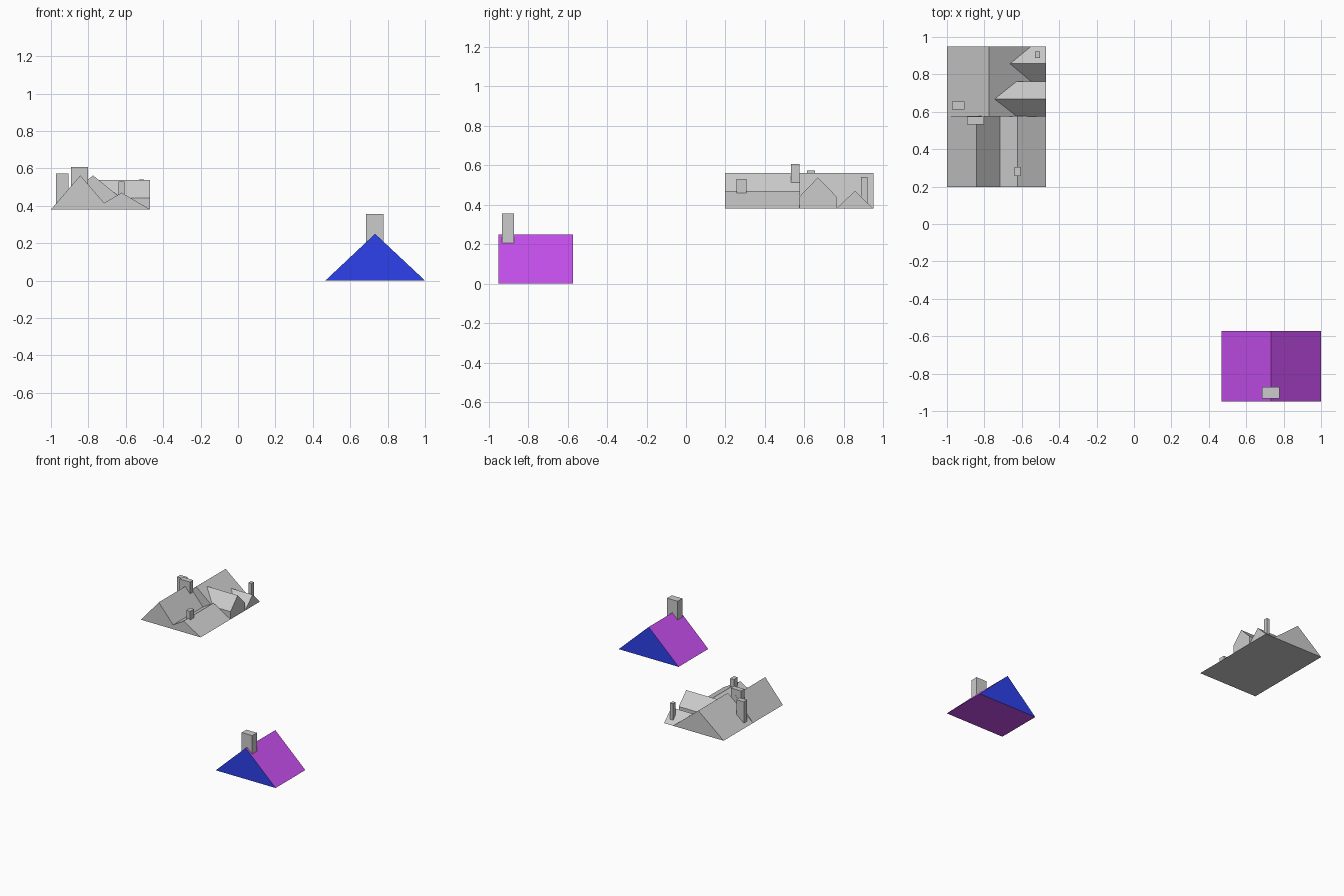
import bpy, bmesh
from mathutils import Vector

if "Cube" in bpy.data.objects:
    bpy.data.objects.remove(bpy.data.objects["Cube"])


def add_mesh(name, bm):
    bmesh.ops.recalc_face_normals(bm, faces=bm.faces)
    me = bpy.data.meshes.new(name)
    bm.to_mesh(me)
    bm.free()
    ob = bpy.data.objects.new(name, me)
    bpy.context.collection.objects.link(ob)
    return ob


def prism(name, profile, axis, start, end):
    """Extrude a (width, z) profile along 'x' or 'y'."""
    bm = bmesh.new()
    place = (lambda w, z: (start, w, z)) if axis == 'x' else (lambda w, z: (w, start, z))
    face = bm.faces.new([bm.verts.new(place(w, z)) for w, z in profile])
    ext = bmesh.ops.extrude_face_region(bm, geom=[face], use_keep_orig=True)
    step = end - start
    shift = Vector((step, 0, 0)) if axis == 'x' else Vector((0, step, 0))
    verts = [g for g in ext['geom'] if isinstance(g, bmesh.types.BMVert)]
    bmesh.ops.translate(bm, verts=verts, vec=shift)
    return add_mesh(name, bm)


def chimney(name, x0, x1, y0, y1, z0, z1):
    return prism(name, [(x0, z0), (x1, z0), (x1, z1), (x0, z1)], 'y', y0, y1)


def material(name, rgb):
    m = bpy.data.materials.new(name)
    m.diffuse_color = (*rgb, 1)
    m.use_nodes = True
    m.node_tree.nodes["Principled BSDF"].inputs["Base Color"].default_value = m.diffuse_color
    return m


# large grey roof: main ridge, two front gables, two side dormers
E, R = 0.38, 0.562
roof = prism("large_roof", [(-1, E), (-0.55, E), (-0.775, R)], 'y', 0.575, 0.95)
wings = [
    prism("front_tall_gable", [(-1, E), (-0.685, E), (-0.843, R)], 'y', 0.197, 0.577),
    prism("front_low_gable", [(-0.775, E), (-0.47, E), (-0.622, 0.47)], 'y', 0.197, 0.577),
    prism("high_dormer", [(0.576, E), (0.763, E), (0.763, 0.442), (0.668, 0.538), (0.576, 0.442)],
          'x', -0.765, -0.47),
    prism("low_dormer", [(0.762, E), (0.95, E), (0.857, 0.471)], 'x', -0.70, -0.47),
]

# merge the wings into one clean roof shell
bpy.context.view_layer.objects.active = roof
for w in wings:
    mod = roof.modifiers.new("merge", 'BOOLEAN')
    mod.operation = 'UNION'
    mod.solver = 'EXACT'
    mod.object = w
    bpy.ops.object.modifier_apply(modifier=mod.name)
    bpy.data.objects.remove(w)

# chimneys of the large roof
chimney("left_chimney", -0.973, -0.906, 0.613, 0.655, 0.40, 0.573)
chimney("wide_chimney", -0.893, -0.801, 0.533, 0.575, 0.50, 0.608)
chimney("front_chimney", -0.64, -0.606, 0.257, 0.306, 0.458, 0.53)
chimney("back_chimney", -0.53, -0.502, 0.888, 0.921, 0.408, 0.54)

# small coloured roof: purple slopes, blue gables
small = prism("small_roof", [(0.467, 0), (1, 0), (0.733, 0.25)], 'y', -0.95, -0.573)
small.data.materials.append(material("purple", (0.58, 0.08, 0.87)))
small.data.materials.append(material("blue", (0.026, 0.053, 0.83)))
for p in small.data.polygons:
    p.material_index = 1 if abs(p.normal.y) > 0.9 else 0
chimney("small_roof_chimney", 0.685, 0.779, -0.932, -0.872, 0.205, 0.355)
